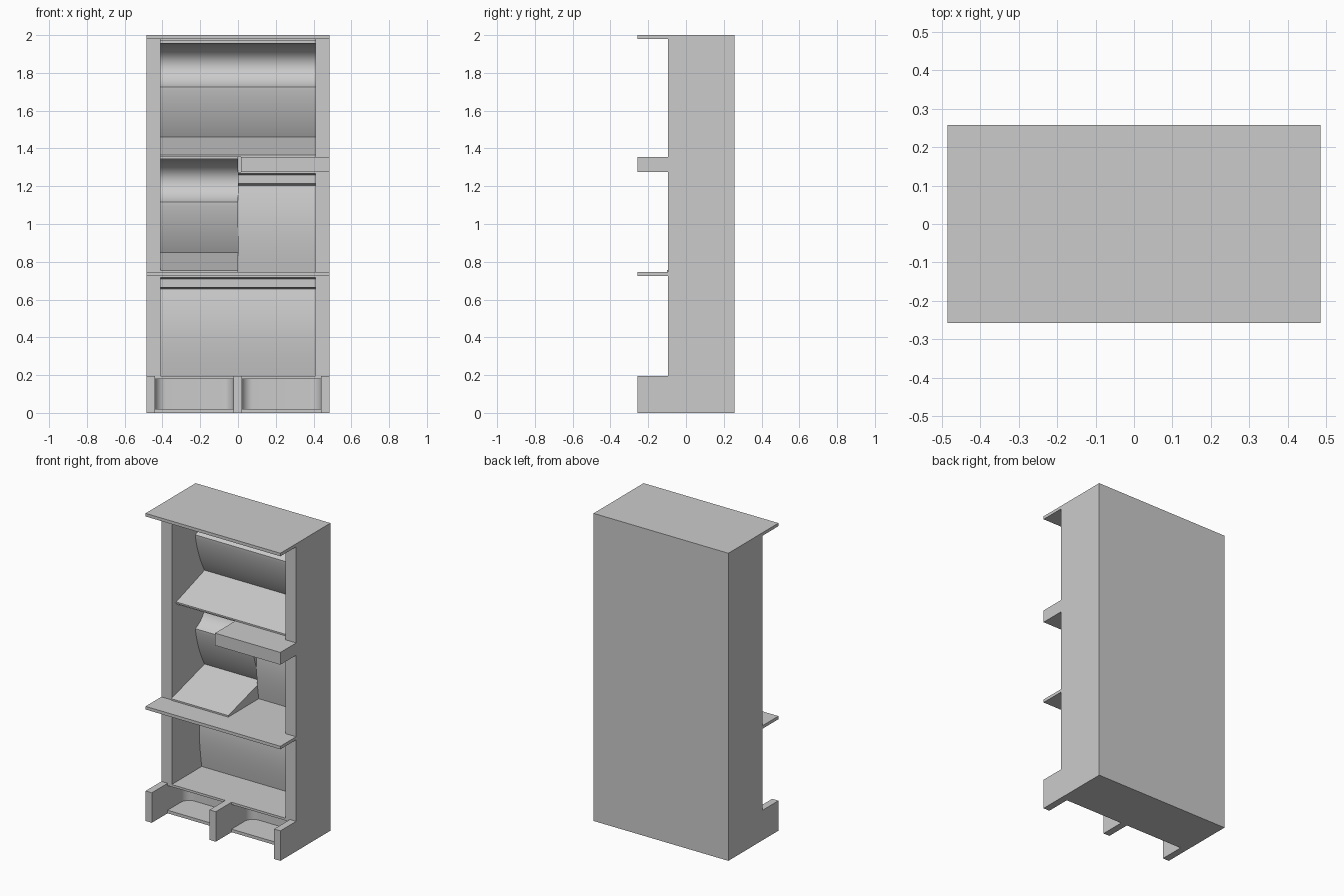
import bpy
import bmesh
from mathutils import Vector
from mathutils.geometry import interpolate_bezier

cube = bpy.data.objects.get("Cube")
if cube:
    bpy.data.objects.remove(cube, do_unlink=True)

grey = bpy.data.materials.new("plain grey")
grey.use_nodes = True
colour = (0.6, 0.6, 0.6, 1)
grey.diffuse_color = colour
grey.node_tree.nodes["Principled BSDF"].inputs["Base Color"].default_value = colour

W, FRONT, LIP, BACK = 0.485, -0.095, -0.257, 0.257
INNER = 0.41
FILL = 0.252


def prism(name, outline, lo, hi, axis="x"):
    """Extrude a closed outline: (y, z) points along x, or (x, y) points along z."""
    bm = bmesh.new()
    verts = [bm.verts.new((lo, a, b) if axis == "x" else (a, b, lo)) for a, b in outline]
    face = bm.faces.new(verts)
    moved = bmesh.ops.extrude_face_region(bm, geom=[face])["geom"]
    step = Vector((hi - lo, 0, 0)) if axis == "x" else Vector((0, 0, hi - lo))
    bmesh.ops.translate(bm, vec=step, verts=[v for v in moved if isinstance(v, bmesh.types.BMVert)])
    bmesh.ops.recalc_face_normals(bm, faces=bm.faces)
    mesh = bpy.data.meshes.new(name)
    bm.to_mesh(mesh)
    bm.free()
    mesh.materials.append(grey)
    obj = bpy.data.objects.new(name, mesh)
    bpy.context.collection.objects.link(obj)
    bpy.ops.object.select_all(action="DESELECT")
    obj.select_set(True)
    bpy.context.view_layer.objects.active = obj
    bpy.ops.object.shade_smooth_by_angle()
    return obj


def box(name, x0, x1, y0, y1, z0, z1):
    return prism(name, [(y0, z0), (y1, z0), (y1, z1), (y0, z1)], x0, x1)


def curve(a, b, c, d, n=16):
    pts = [Vector((p[0], p[1], 0)) for p in (a, b, c, d)]
    return [(p.x, p.y) for p in interpolate_bezier(*pts, n)]


# Outer case
box("back_panel", -W, W, 0.25, BACK, 0, 2)
for side, s in (("left", 1), ("right", -1)):
    box(side + "_side_wall", min(s * W, s * INNER), max(s * W, s * INNER), FRONT, BACK, 0.195, 2)
box("top_board", -W, W, LIP, BACK, 1.98, 2)
box("middle_shelf", -W, W, LIP, FILL, 0.725, 0.745)
box("half_shelf", 0.015, W, LIP, FILL, 1.275, 1.355)

# Base with two open cubbies
box("base_floor", -W, W, FRONT, BACK, 0, 0.02)
box("base_roof", -W, W, FRONT, BACK, 0.18, 0.195)
for name, x0, x1 in (("right", -W, -0.44), ("middle", -0.025, 0.02), ("left", 0.44, W)):
    box(name + "_base_divider", x0, x1, LIP, BACK, 0, 0.195)
for name, x0, x1 in (("right", -0.44, -0.025), ("left", 0.02, 0.44)):
    y, r = 0.1, 0.06
    k = r * 0.45
    outline = [(x0, FILL)]
    outline += curve((x0, y - r), (x0, y - k), (x0 + k, y), (x0 + r, y), 10)
    outline += curve((x1 - r, y), (x1 - k, y), (x1, y - k), (x1, y - r), 10)
    outline.append((x1, FILL))
    prism(name + "_cubby_back", outline, 0.02, 0.18, "z")


# Sloped bays: ramp, leaning wall, crest, hollow and ceiling lip
def sloped_bay(name, z, ramp_front, x0, x1):
    pts = [(FILL, -0.005), (ramp_front, -0.005), (ramp_front, 0.005)]
    pts += curve((0.242, 0.1), (0.2, 0.17), (0.16, 0.27), (0.147, 0.365))
    pts += curve((0.147, 0.366), (0.27, 0.41), (0.29, 0.56), (0.1, 0.59), 20)
    pts += [(-0.04, 0.595), (-0.04, 0.615), (FILL, 0.615)]
    prism(name, [(a, z + b) for a, b in pts], x0, x1)


sloped_bay("upper_sloped_bay", 1.36, -0.05, -INNER, INNER)
sloped_bay("middle_sloped_bay", 0.75, -0.1, -INNER, 0)


# Gently bulging backs with a small step below the ceiling
def bulged_back(name, z, x0, x1):
    pts = [(FILL, 0)]
    pts += curve((0.213, 0), (0.18, 0.2), (0.18, 0.3), (0.215, 0.46), 20)
    pts += [(0.18, 0.47), (0.18, 0.515), (FRONT, 0.522), (FRONT, 0.53), (FILL, 0.53)]
    prism(name, [(a, z + b) for a, b in pts], x0, x1)


bulged_back("lower_bay_back", 0.195, -INNER, INNER)
bulged_back("middle_bay_back", 0.745, 0, INNER)
